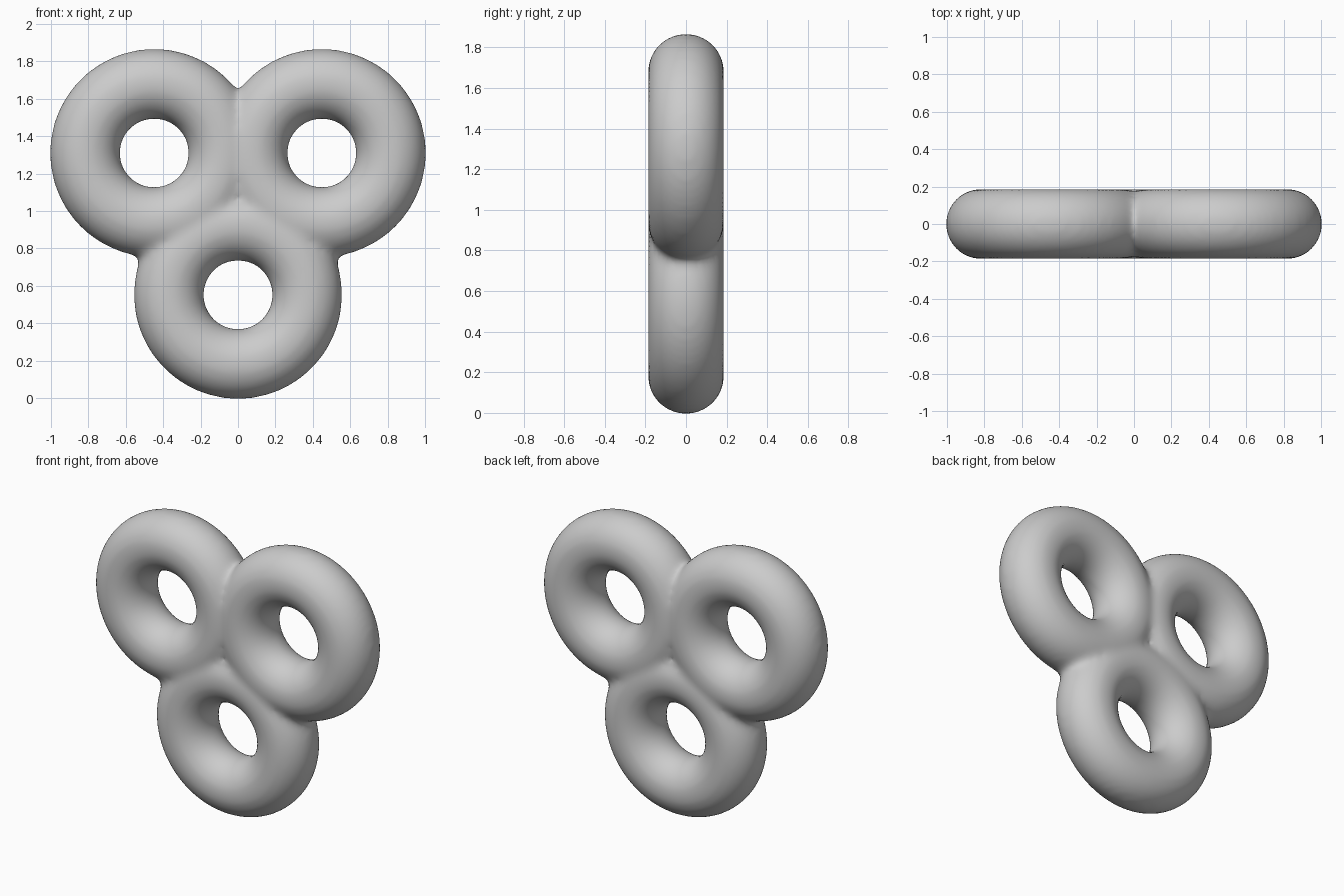
import bpy
import math

cube = bpy.data.objects.get("Cube")
if cube:
    bpy.data.objects.remove(cube, do_unlink=True)

RING, TUBE = 0.371, 0.188      # tube slightly oversized: smoothing shrinks it
CENTRES = [(-0.448, 1.31), (0.448, 1.31), (0.0, 0.552)]

grey = bpy.data.materials.new("plain grey")
grey.use_nodes = True
grey.diffuse_color = (0.6, 0.6, 0.6, 1)
grey.node_tree.nodes["Principled BSDF"].inputs["Base Color"].default_value = (0.6, 0.6, 0.6, 1)

# Three upright rings
parts = []
for x, z in CENTRES:
    bpy.ops.mesh.primitive_torus_add(
        location=(x, 0, z), rotation=(math.pi / 2, 0, 0),
        major_radius=RING, minor_radius=TUBE,
        major_segments=64, minor_segments=32)
    parts.append(bpy.context.object)

# Web that fills the dip where the rings meet
bpy.ops.mesh.primitive_uv_sphere_add(segments=32, ring_count=16, location=(0, 0, 1.057))
web = bpy.context.object
web.scale = (0.2, 0.135, 0.2)
parts.append(web)

# Merge the parts into one skin
bpy.ops.object.select_all(action='DESELECT')
for part in parts:
    part.select_set(True)
body = parts[0]
bpy.context.view_layer.objects.active = body
bpy.ops.object.join()
bpy.ops.object.transform_apply(location=True, rotation=True, scale=True)
body.name = body.data.name = "triple_ring"

# Fuse the overlaps and soften the joints
remesh = body.modifiers.new("fuse", 'REMESH')
remesh.mode = 'VOXEL'
remesh.voxel_size = 0.02
soften = body.modifiers.new("soften", 'SMOOTH')
soften.factor = 0.5
soften.iterations = 20
for name in ("fuse", "soften"):
    bpy.ops.object.modifier_apply(modifier=name)

body.data.materials.clear()
body.data.materials.append(grey)
bpy.ops.object.shade_smooth()
